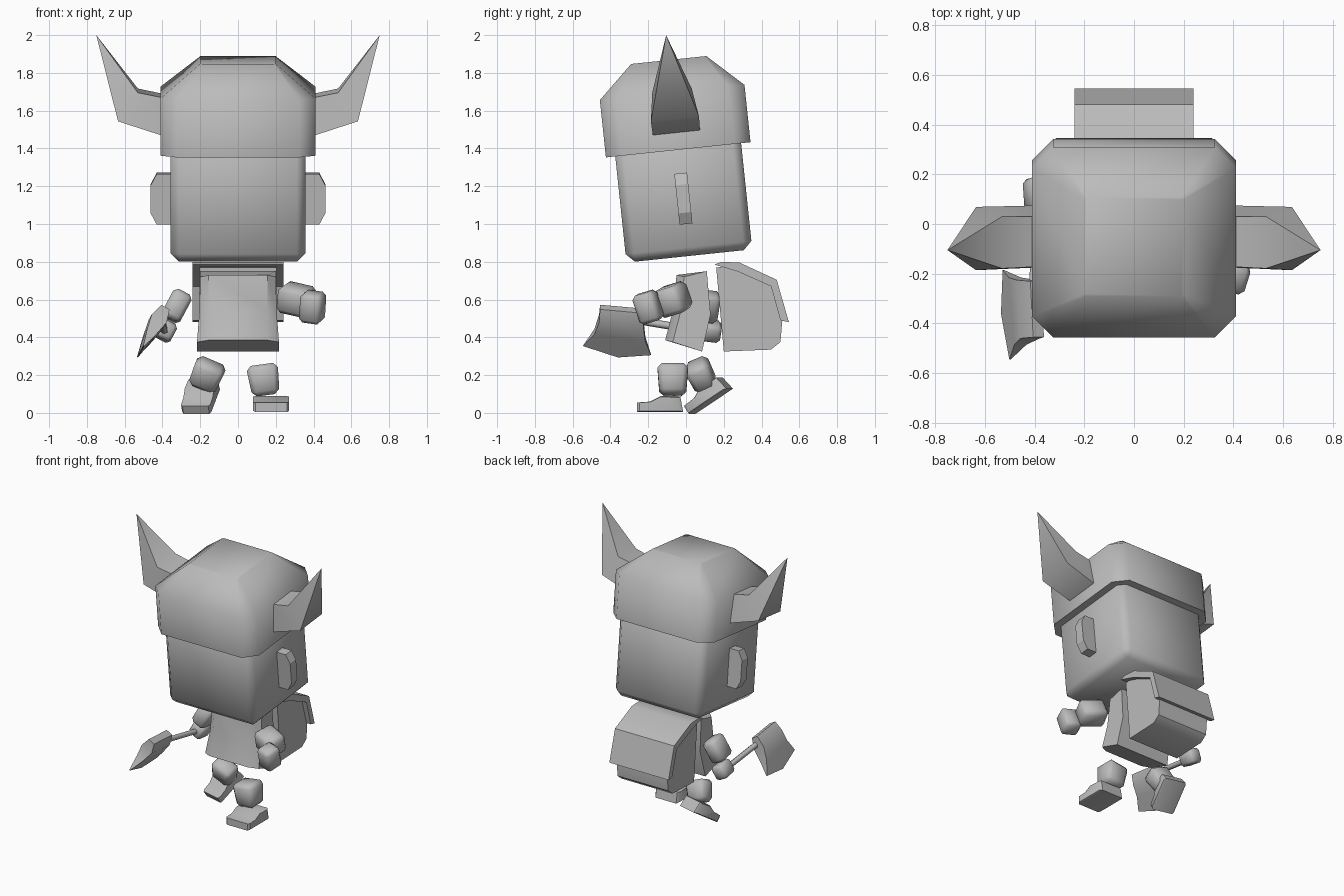
import bpy, bmesh, math
from mathutils import Matrix, Vector, Euler

if "Cube" in bpy.data.objects:
    bpy.data.objects.remove(bpy.data.objects["Cube"])

GREY = (0.5, 0.5, 0.5, 1)
mat = bpy.data.materials.new("plain_grey")
mat.use_nodes = True
mat.diffuse_color = GREY
mat.node_tree.nodes["Principled BSDF"].inputs["Base Color"].default_value = GREY


def finish(bm, name, smooth=60):
    bmesh.ops.remove_doubles(bm, verts=bm.verts, dist=0.001)
    bmesh.ops.recalc_face_normals(bm, faces=bm.faces)
    mesh = bpy.data.meshes.new(name)
    bm.to_mesh(mesh)
    bm.free()
    mesh.materials.append(mat)
    ob = bpy.data.objects.new(name, mesh)
    bpy.context.collection.objects.link(ob)
    if smooth:
        bpy.ops.object.select_all(action='DESELECT')
        ob.select_set(True)
        bpy.context.view_layer.objects.active = ob
        bpy.ops.object.shade_smooth_by_angle(angle=math.radians(smooth))
    return ob


def loft(name, rings, matrix=Matrix(), smooth=60):
    """Skin a list of equal rings and cap both ends."""
    bm = bmesh.new()
    vs = [[bm.verts.new(matrix @ Vector(p)) for p in r] for r in rings]
    n = len(rings[0])
    for a, b in zip(vs, vs[1:]):
        for i in range(n):
            j = (i + 1) % n
            bm.faces.new((a[i], a[j], b[j], b[i]))
    bm.faces.new(vs[0])
    bm.faces.new(vs[-1])
    return finish(bm, name, smooth)


def prism(name, profile, half, cx=0, matrix=Matrix(), smooth=40, inset=0.0):
    """Sweep a side profile (y, z) across x, with optional pulled-in ends."""
    my = sum(p[0] for p in profile) / len(profile)
    mz = sum(p[1] for p in profile) / len(profile)
    rings = []
    for s, k in ((-half, 1 - inset), (-half * (1 - inset), 1),
                 (half * (1 - inset), 1), (half, 1 - inset)):
        rings.append([(cx + s, my + (y - my) * k, mz + (z - mz) * k) for y, z in profile])
    if not inset:
        rings = [rings[0], rings[-1]]
    return loft(name, rings, matrix, smooth)


def block(name, centre, size, rot=(0, 0, 0), bevel=0.02, taper=1.0, matrix=None):
    """Chamfered box, narrower at the bottom by taper."""
    bm = bmesh.new()
    bmesh.ops.create_cube(bm, size=1)
    for v in bm.verts:
        k = taper if v.co.z < 0 else 1
        v.co = Vector((v.co.x * size[0] * k, v.co.y * size[1] * k, v.co.z * size[2]))
    bmesh.ops.bevel(bm, geom=bm.edges[:], offset=bevel, segments=1, affect='EDGES')
    turn = Euler([math.radians(a) for a in rot]).to_matrix().to_4x4()
    bm.transform((matrix or Matrix()) @ Matrix.Translation(centre) @ turn)
    return finish(bm, name)


def octagon(hx, hy, c, z):
    return [(hx, -hy + c, z), (hx, hy - c, z), (hx - c, hy, z), (-hx + c, hy, z),
            (-hx, hy - c, z), (-hx, -hy + c, z), (-hx + c, -hy, z), (hx - c, -hy, z)]


# Head group, tipped forward
tilt = Matrix.Translation((0, 0, 1)) @ Matrix.Rotation(math.radians(6), 4, 'X')
block("head", (0, 0, 0.165), (0.714, 0.67, 0.67), bevel=0.045, matrix=tilt)
loft("helmet", [octagon(0.41, 0.385, 0.085, 0.395), octagon(0.41, 0.385, 0.085, 0.70),
                octagon(0.2, 0.2, 0.01, 0.873)], tilt)

for side, s in (("left", 1), ("right", -1)):
    # Horn: base, elbow, tip; each entry is lower x, z, half depth, then upper
    horn = []
    for xl, zl, wl, xu, zu, wu in ((0.36, 0.47, 0.125, 0.36, 0.675, 0.10),
                                   (0.635, 0.56, 0.128, 0.53, 0.71, 0.105),
                                   (0.75, 1.005, 0, 0.75, 1.005, 0)):
        horn.append([(s * xl, -wl, zl), (s * xl, wl, zl), (s * xu, wu, zu), (s * xu, -wu, zu)])
    loft(side + "_horn", horn, tilt)
    # Ear with clipped outer corners
    ear = [(0.34, 0), (0.43, 0), (0.462, 0.06), (0.462, 0.21), (0.43, 0.27), (0.34, 0.27)]
    loft(side + "_ear", [[(s * x, y, z) for x, z in ear] for y in (-0.034, 0.034)], tilt, 0)

# Torso with chamfered front corners
torso = []
for yf, zf, yb, zb, w in ((-0.05, 0.73, 0.11, 0.75, 0.2), (-0.07, 0.54, 0.13, 0.52, 0.205),
                          (-0.11, 0.385, 0.085, 0.325, 0.217)):
    torso.append([(-0.155, yf, zf), (0.155, yf, zf), (w, yf + 0.04, zf - 0.01),
                  (w, yb, zb), (-w, yb, zb), (-w, yf + 0.04, zf - 0.01)])
loft("torso", torso, smooth=40)

# Backpack and its overhanging flap
prism("backpack", [(0.16, 0.77), (0.285, 0.78), (0.47, 0.7), (0.51, 0.49), (0.5, 0.375),
                   (0.45, 0.335), (0.2, 0.325)], 0.205)
prism("backpack_flap", [(0.15, 0.785), (0.19, 0.8), (0.285, 0.795), (0.48, 0.705),
                        (0.545, 0.48), (0.5, 0.49), (0.45, 0.67), (0.27, 0.75)], 0.24)

# Arms
block("left_arm", (0.31, -0.07, 0.6), (0.18, 0.15, 0.15), (16, 12, -20), 0.025)
block("left_hand", (0.395, -0.2, 0.56), (0.12, 0.12, 0.16), (16, 8, -15), 0.02)
block("right_arm", (-0.325, 0.1, 0.565), (0.11, 0.15, 0.16), (-8, 28, 0), 0.022)
block("right_hand", (-0.385, 0.12, 0.435), (0.1, 0.13, 0.1), (-8, 28, 0), 0.018)

# Axe shaft between hand and blade
a, b = Vector((-0.385, 0.16, 0.42)), Vector((-0.405, -0.26, 0.49))
bm = bmesh.new()
bmesh.ops.create_cone(bm, cap_ends=True, segments=6, radius1=0.02, radius2=0.02,
                      depth=(b - a).length)
bm.transform(Matrix.Translation((a + b) / 2) @ (b - a).to_track_quat('Z', 'Y').to_matrix().to_4x4())
finish(bm, "axe_shaft", 65)

# Axe blade: thick poll, flared thin cutting edge, hanging outward
blade = []
for half, pts in ((0.025, ((-0.455, 0.56), (-0.34, 0.55), (-0.23, 0.54))),
                  (0.045, ((-0.46, 0.5), (-0.34, 0.485), (-0.225, 0.47))),
                  (0.028, ((-0.485, 0.43), (-0.345, 0.41), (-0.215, 0.39))),
                  (0.003, ((-0.545, 0.355), (-0.36, 0.295), (-0.185, 0.307)))):
    ring = []
    for sgn, row in ((1, pts), (-1, pts[::-1])):
        ring += [(-0.395 + (z - 0.54) * 0.56 + sgn * half * 0.87, y, z - sgn * half * 0.49)
                 for y, z in row]
    blade.append(ring)
loft("axe_blade", blade, smooth=50)

# Legs and feet, mid stride
foot = [(-0.12, 0), (-0.12, 0.05), (-0.05, 0.055), (0.01, 0.085), (0.11, 0.08), (0.125, 0.0)]
block("left_leg", (0.137, -0.07, 0.175), (0.17, 0.165, 0.165), (0, -8, 0), 0.025, 0.85)
prism("left_foot", foot, 0.095, matrix=Matrix.Translation((0.175, -0.14, 0.005)), inset=0.12)
block("right_leg", (-0.165, 0.08, 0.2), (0.165, 0.13, 0.15), (25, 23, 0), 0.025, 0.9)
prism("right_foot", foot, 0.08, inset=0.12,
      matrix=Matrix.Translation((-0.195, 0.13, 0.06)) @ Euler((math.radians(33), 0, -0.25)).to_matrix().to_4x4())
